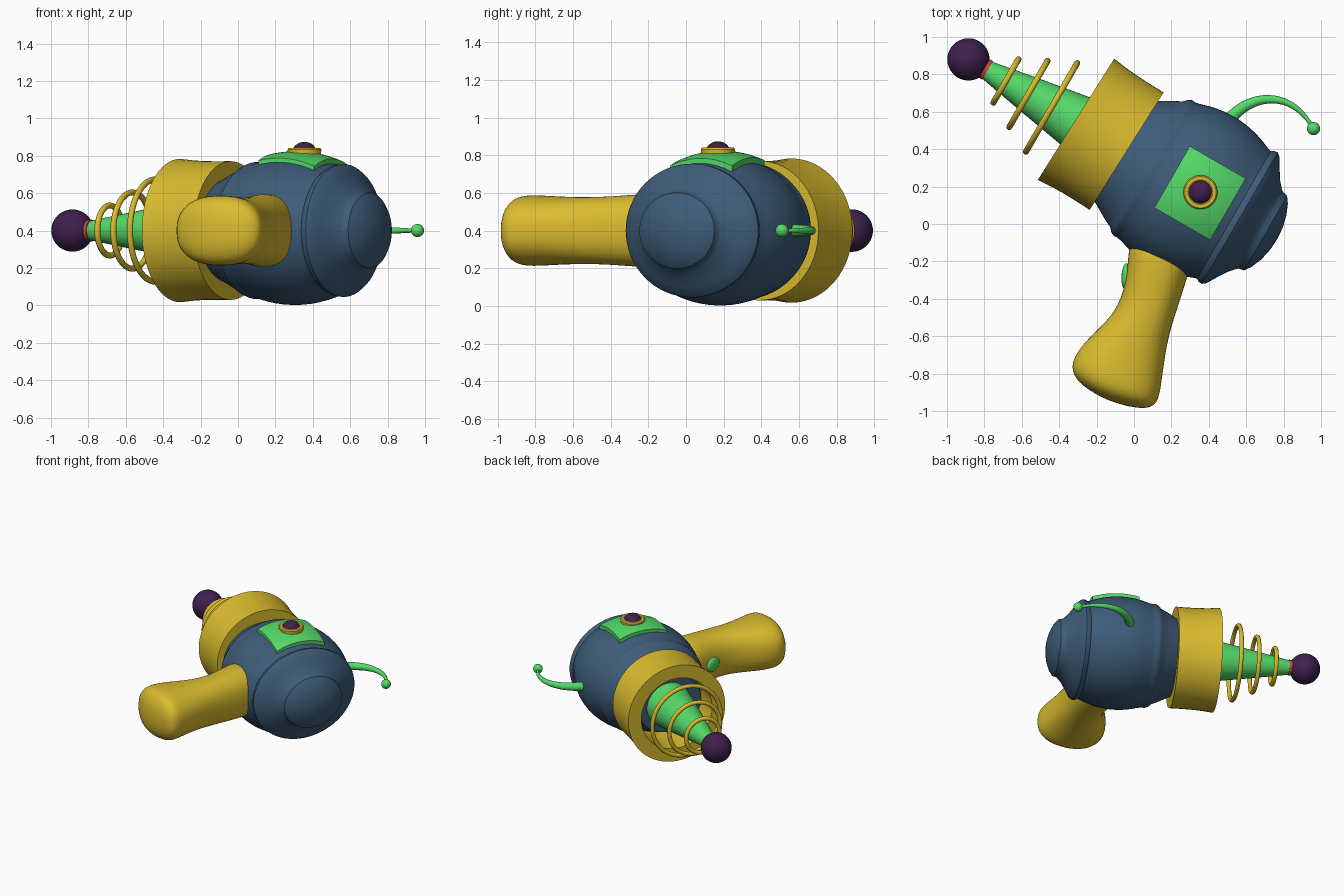
import bpy, bmesh, math
from mathutils import Vector, Matrix

if "Cube" in bpy.data.objects:
    bpy.data.objects.remove(bpy.data.objects["Cube"])

def mat(name, c):
    m = bpy.data.materials.new(name)
    m.diffuse_color = (*c, 1)
    m.use_nodes = True
    m.node_tree.nodes["Principled BSDF"].inputs["Base Color"].default_value = m.diffuse_color
    return m

BLUE = mat("steel_blue", (0.048, 0.107, 0.19))
YELLOW = mat("mustard_yellow", (0.70, 0.50, 0.028))
GREEN = mat("bright_green", (0.09, 0.70, 0.14))
PURPLE = mat("dark_purple", (0.05, 0.014, 0.075))
RED = mat("red", (0.55, 0.06, 0.045))

TIP = Vector((-0.885, 0.88, 0.4))
AX = math.radians(-30)
B = Vector((math.cos(AX), math.sin(AX), 0))      # backwards along the barrel
P = Vector((-B.y, B.x, 0))                       # sideways

def at(s, p=0, z=0):
    return TIP + B * s + P * p + Vector((0, 0, z))

def finish(bm, name, m, angle=35):
    bmesh.ops.recalc_face_normals(bm, faces=bm.faces)
    me = bpy.data.meshes.new(name)
    bm.to_mesh(me)
    bm.free()
    for f in me.polygons:
        f.use_smooth = True
    me.set_sharp_from_angle(angle=math.radians(angle))
    me.materials.append(m)
    ob = bpy.data.objects.new(name, me)
    bpy.context.collection.objects.link(ob)
    return ob

def loft(name, rings, m, closed=False, angle=35):
    """Skin a list of point rings; caps the ends unless closed."""
    bm = bmesh.new()
    vr = [[bm.verts.new(v) for v in r] for r in rings]
    n = len(vr[0])
    pairs = list(zip(vr, vr[1:])) + ([(vr[-1], vr[0])] if closed else [])
    for a, b in pairs:
        for i in range(n):
            j = (i + 1) % n
            bm.faces.new((a[i], a[j], b[j], b[i]))
    if not closed:
        bm.faces.new(vr[0])
        bm.faces.new(vr[-1])
    return finish(bm, name, m, angle)

def lathe(name, prof, m, origin=TIP, ang=AX, zs=1, n=64, closed=False):
    """Turn (distance, radius) pairs round a horizontal axis."""
    d = Vector((math.cos(ang), math.sin(ang), 0))
    q = Vector((-d.y, d.x, 0))
    rings = []
    for s, r in prof:
        rings.append([origin + d * s + q * (r * math.cos(t)) + Vector((0, 0, zs * r * math.sin(t)))
                      for t in (2 * math.pi * i / n for i in range(n))])
    return loft(name, rings, m, closed)

def ball(name, loc, scale, m, rot=0):
    bm = bmesh.new()
    M = Matrix.Translation(loc) @ Matrix.Rotation(rot, 4, 'Z') @ Matrix.Diagonal((*scale, 1))
    bmesh.ops.create_uvsphere(bm, u_segments=32, v_segments=20, radius=1, matrix=M)
    return finish(bm, name, m)

def circle_profile(s, R, r, n=12):
    return [(s + r * math.cos(2 * math.pi * i / n), R + r * math.sin(2 * math.pi * i / n)) for i in range(n)]

# Body: egg shape with two raised ridges and a rear dome
ZS = 0.875
def body_r(s):
    return 0.455 - 0.93 * (s - 1.38) ** 2

prof = [(0.82, 0.01), (0.82, 0.25), (0.9, 0.285), (0.98, 0.32), (1.06, 0.366), (1.105, 0.388),
        (1.125, 0.41), (1.145, 0.419), (1.165, 0.417), (1.185, 0.421)]
prof += [(1.2 + 0.042 * i, body_r(1.2 + 0.042 * i)) for i in range(11)]
prof += [(1.645, 0.394), (1.66, 0.404), (1.68, 0.406), (1.70, 0.39), (1.73, 0.34), (1.765, 0.285),
         (1.785, 0.262), (1.80, 0.245), (1.81, 0.237), (1.84, 0.23), (1.865, 0.195), (1.89, 0.135),
         (1.905, 0.07), (1.91, 0.005)]
lathe("body", prof, BLUE, origin=at(0, -0.01), zs=ZS)

# Collar: slightly flared open tube
lathe("collar", [(0, 0.383), (0.08, 0.375), (0.16, 0.371), (0.24, 0.37), (0.32, 0.371), (0.32, 0.28), (0, 0.28)],
      YELLOW, origin=Vector((-0.31, 0.56, 0.4)), ang=math.radians(-32.2), closed=True)

# Barrel cone, red tip band, muzzle ball and floating rings
lathe("barrel", [(0.08, 0.046), (0.2, 0.068), (0.4, 0.104), (0.68, 0.152), (0.86, 0.18)], GREEN, n=40)
lathe("tip_band", [(0.09, 0.045), (0.09, 0.056), (0.118, 0.058), (0.118, 0.045)], RED, n=40, closed=True)
ball("muzzle_ball", TIP, (0.113,) * 3, PURPLE)
for i, (s, R) in enumerate([(0.231, 0.134), (0.37, 0.204), (0.513, 0.274)]):
    lathe(f"barrel_ring_{i + 1}", circle_profile(s, R, 0.016), YELLOW, closed=True)

# Top plate hugging the body
N = 12
bm = bmesh.new()
layers = []
for off in (-0.02, 0.026):
    g = []
    for i in range(N + 1):
        s = 1.257 + 0.345 * i / N
        row = []
        for j in range(N + 1):
            p = -0.19 + 0.38 * j / N
            row.append(bm.verts.new(at(s, p, ZS * math.sqrt(body_r(s) ** 2 - p * p) + off)))
        g.append(row)
    for i in range(N):
        for j in range(N):
            bm.faces.new((g[i][j], g[i + 1][j], g[i + 1][j + 1], g[i][j + 1]))
    layers.append([g[i][0] for i in range(N)] + [g[N][j] for j in range(N)]
                  + [g[i][N] for i in range(N, 0, -1)] + [g[0][j] for j in range(N, 0, -1)])
lo, hi = layers
for k in range(len(lo)):
    q = (k + 1) % len(lo)
    bm.faces.new((lo[k], lo[q], hi[q], hi[k]))
finish(bm, "top_plate", GREEN)

# Round button in its gold ring
c = at(1.429, 0.005)
ring = [(0.05, 0.80), (0.088, 0.80), (0.091, 0.832), (0.084, 0.841), (0.066, 0.841), (0.055, 0.832)]
loft("button_ring", [[(c.x + r * math.cos(t), c.y + r * math.sin(t), z)
                      for t in (2 * math.pi * k / 40 for k in range(40))] for r, z in ring], YELLOW, closed=True)
ball("button", (c.x, c.y, 0.822), (0.063, 0.063, 0.052), PURPLE)

# Handle: superellipse sections given by left point, right point, half depth
secs = [(-0.02, -0.05, 0.34, -0.12, 0.195), (-0.03, -0.16, 0.29, -0.27, 0.198),
        (-0.05, -0.36, 0.24, -0.43, 0.182), (-0.12, -0.50, 0.19, -0.58, 0.178),
        (-0.26, -0.62, 0.165, -0.72, 0.182), (-0.345, -0.74, 0.15, -0.84, 0.19),
        (-0.32, -0.83, 0.135, -0.93, 0.188), (-0.22, -0.905, 0.11, -0.975, 0.145),
        (-0.10, -0.96, 0.04, -0.99, 0.06)]
def sp(v):
    return math.copysign(abs(v) ** 0.85, v)
rings = []
for lx, ly, rx, ry, h in secs:
    m, d = Vector(((lx + rx) / 2, (ly + ry) / 2, 0.4)), Vector(((rx - lx) / 2, (ry - ly) / 2, 0))
    rings.append([m + d * sp(math.cos(t)) + Vector((0, 0, h * sp(math.sin(t))))
                  for t in (2 * math.pi * k / 24 for k in range(24))])
handle = loft("handle", rings, YELLOW, angle=180)
sub = handle.modifiers.new("smooth", 'SUBSURF')
sub.levels = sub.render_levels = 2

# Trigger button
ball("trigger", (-0.045, -0.28, 0.4), (0.022, 0.07, 0.055), GREEN, rot=math.radians(-3))

# Curved tail with a small ball, swept along a Bezier path
a, b1, b2, e = (Vector(v) for v in ((0.49, 0.53, 0.4), (0.60, 0.70, 0.4), (0.84, 0.73, 0.4), (0.955, 0.515, 0.4)))
rings = []
for k in range(21):
    t = k / 20
    u = 1 - t
    pos = a * u**3 + b1 * 3 * u * u * t + b2 * 3 * u * t * t + e * t**3
    tan = ((b1 - a) * u * u + (b2 - b1) * 2 * u * t + (e - b2) * t * t).normalized()
    side = Vector((-tan.y, tan.x, 0))
    r = 0.036 - 0.027 * t
    rings.append([pos + side * r * math.cos(w) + Vector((0, 0, r * math.sin(w)))
                  for w in (2 * math.pi * i / 16 for i in range(16))])
loft("tail", rings, GREEN)
ball("tail_ball", (0.96, 0.51, 0.4), (0.035,) * 3, GREEN)
